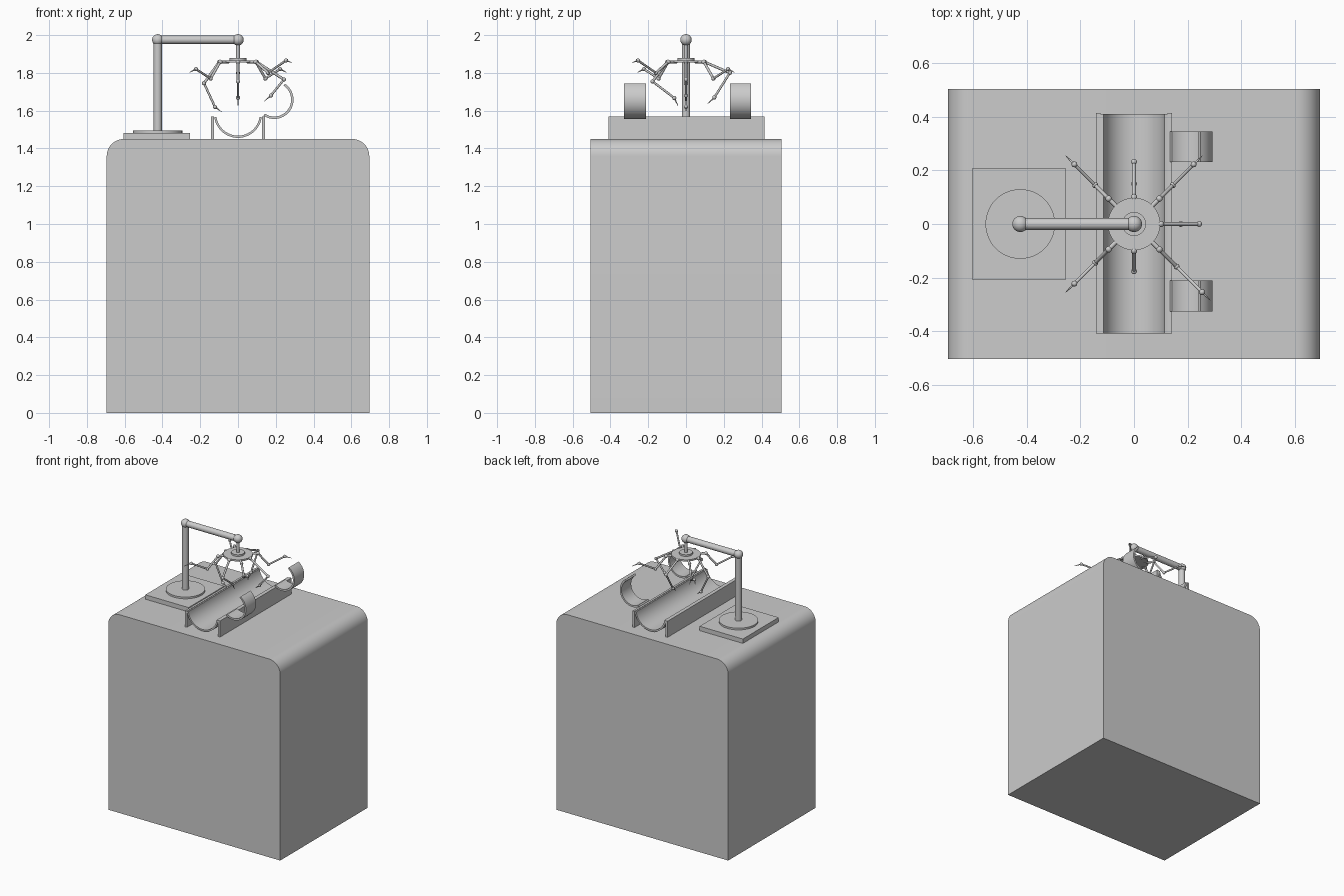
import bpy, bmesh
from math import radians, sin, cos, pi
from mathutils import Vector, Matrix

if "Cube" in bpy.data.objects:
    bpy.data.objects.remove(bpy.data.objects["Cube"])


def finish(name, bm, smooth=True):
    bmesh.ops.recalc_face_normals(bm, faces=bm.faces)
    me = bpy.data.meshes.new(name)
    bm.to_mesh(me)
    bm.free()
    ob = bpy.data.objects.new(name, me)
    bpy.context.collection.objects.link(ob)
    if smooth:
        bpy.ops.object.select_all(action='DESELECT')
        ob.select_set(True)
        bpy.context.view_layer.objects.active = ob
        bpy.ops.object.shade_smooth_by_angle(angle=radians(35))
    return ob


def extrude_profile(name, pts, y0, y1):
    """Close an x-z outline and extrude it along y."""
    bm = bmesh.new()
    face = bm.faces.new([bm.verts.new((x, y0, z)) for x, z in pts])
    ext = bmesh.ops.extrude_face_region(bm, geom=[face])
    moved = [g for g in ext['geom'] if isinstance(g, bmesh.types.BMVert)]
    bmesh.ops.translate(bm, verts=moved, vec=(0, y1 - y0, 0))
    return finish(name, bm)


def box(name, x0, x1, y0, y1, z0, z1):
    return extrude_profile(name, [(x0, z0), (x1, z0), (x1, z1), (x0, z1)], y0, y1)


def arc(cx, cz, r, a0, a1, n):
    angles = [radians(a0 + (a1 - a0) * i / n) for i in range(n + 1)]
    return [(cx + r * cos(a), cz + r * sin(a)) for a in angles]


def band(cx, cz, r, t, a0, a1, n=32):
    return arc(cx, cz, r, a0, a1, n) + arc(cx, cz, r - t, a1, a0, n)


def add_rod(bm, a, b, r1, r2=None, seg=12):
    a, b = Vector(a), Vector(b)
    d = b - a
    m = Matrix.Translation((a + b) / 2) @ d.to_track_quat('Z', 'Y').to_matrix().to_4x4()
    bmesh.ops.create_cone(bm, cap_ends=True, segments=seg, radius1=r1,
                          radius2=r1 if r2 is None else r2, depth=d.length, matrix=m)


def add_ball(bm, p, r, u=12, v=8):
    bmesh.ops.create_uvsphere(bm, u_segments=u, v_segments=v, radius=r,
                              matrix=Matrix.Translation(p))


def rod(name, a, b, r, seg=32):
    bm = bmesh.new()
    add_rod(bm, a, b, r, seg=seg)
    return finish(name, bm)


def ball(name, p, r):
    bm = bmesh.new()
    add_ball(bm, p, r, 32, 16)
    return finish(name, bm)


# Pedestal with rounded top edges
W, TOP, R = 0.695, 1.45, 0.09
extrude_profile('pedestal', [(-W, 0), (W, 0)] + arc(W - R, TOP - R, R, 0, 90, 12)
                + arc(R - W, TOP - R, R, 90, 180, 12), -0.505, 0.505)

# Stand: plate, disc, column, ball joints and overhead arm
PX, AZ = -0.425, 1.975
box('stand_plate', -0.605, -0.255, -0.207, 0.207, TOP, 1.482)
rod('stand_disc', (PX, 0, 1.48), (PX, 0, 1.495), 0.13, 48)
rod('stand_column', (PX, 0, 1.49), (PX, 0, AZ), 0.022)
ball('elbow_joint', (PX, 0, AZ), 0.03)
rod('overhead_arm', (PX, 0, AZ), (0, 0, AZ), 0.022)
ball('wrist_joint', (0, 0, AZ), 0.03)

# Cradle: half-round bed between two side walls
extrude_profile('cradle_bed', band(0, 1.583, 0.127, 0.012, 188, 352), -0.41, 0.412)
for side, s in (('left', -1), ('right', 1)):
    x0, x1 = sorted((s * 0.126, s * 0.142))
    box('cradle_wall_' + side, x0, x1, -0.41, 0.415, TOP, 1.568)

# Open curved clamps hinged on the right wall
for side, y0, y1 in (('front', -0.327, -0.212), ('back', 0.232, 0.345)):
    extrude_profile('clamp_' + side, band(0.192, 1.658, 0.102, 0.013, 236, 416), y0, y1)

# Tool hub hanging from the arm
rod('hub_stem', (0, 0, 1.865), (0, 0, AZ), 0.01, 20)
rod('hub_disc', (0, 0, 1.854), (0, 0, 1.866), 0.098, 48)
rod('hub_cap', (0, 0, 1.864), (0, 0, 1.878), 0.045)

# Jointed tool legs: angle, then radius/height of hip, knee, ankle, tip
folded = [(0.134, 1.858), (0.205, 1.77), (0.315, 1.82), (0.362, 1.803)]
legs = [
    (0, [(0.10, 1.857), (0.243, 1.765), (0.174, 1.68), (0.138, 1.65)]),
    (45, folded),
    (90, [(0.10, 1.857), (0.232, 1.80), (0.15, 1.67), (0.113, 1.635)]),
    (135, folded),
    (180, [(0.10, 1.857), (0.18, 1.745), (0.122, 1.62), (0.088, 1.595)]),
    (225, folded),
    (270, [(0.10, 1.857), (0.177, 1.755), (0.062, 1.667), (0.042, 1.625)]),
    (315, [(0.134, 1.858), (0.225, 1.80), (0.36, 1.866), (0.405, 1.854)]),
]
for ang, pts in legs:
    c, s = cos(radians(ang)), sin(radians(ang))
    hip, knee, ankle, tip = [Vector((r * c, r * s, z)) for r, z in pts]
    bm = bmesh.new()
    add_rod(bm, (0.07 * c, 0.07 * s, 1.858), hip, 0.008)
    add_rod(bm, hip, knee, 0.007)
    add_rod(bm, knee, ankle, 0.006)
    add_rod(bm, ankle, tip, 0.005, 0.001)
    for p, r in ((hip, 0.012), (knee, 0.011), (ankle, 0.011)):
        add_ball(bm, p, r)
    finish('tool_leg_%d' % ang, bm)
